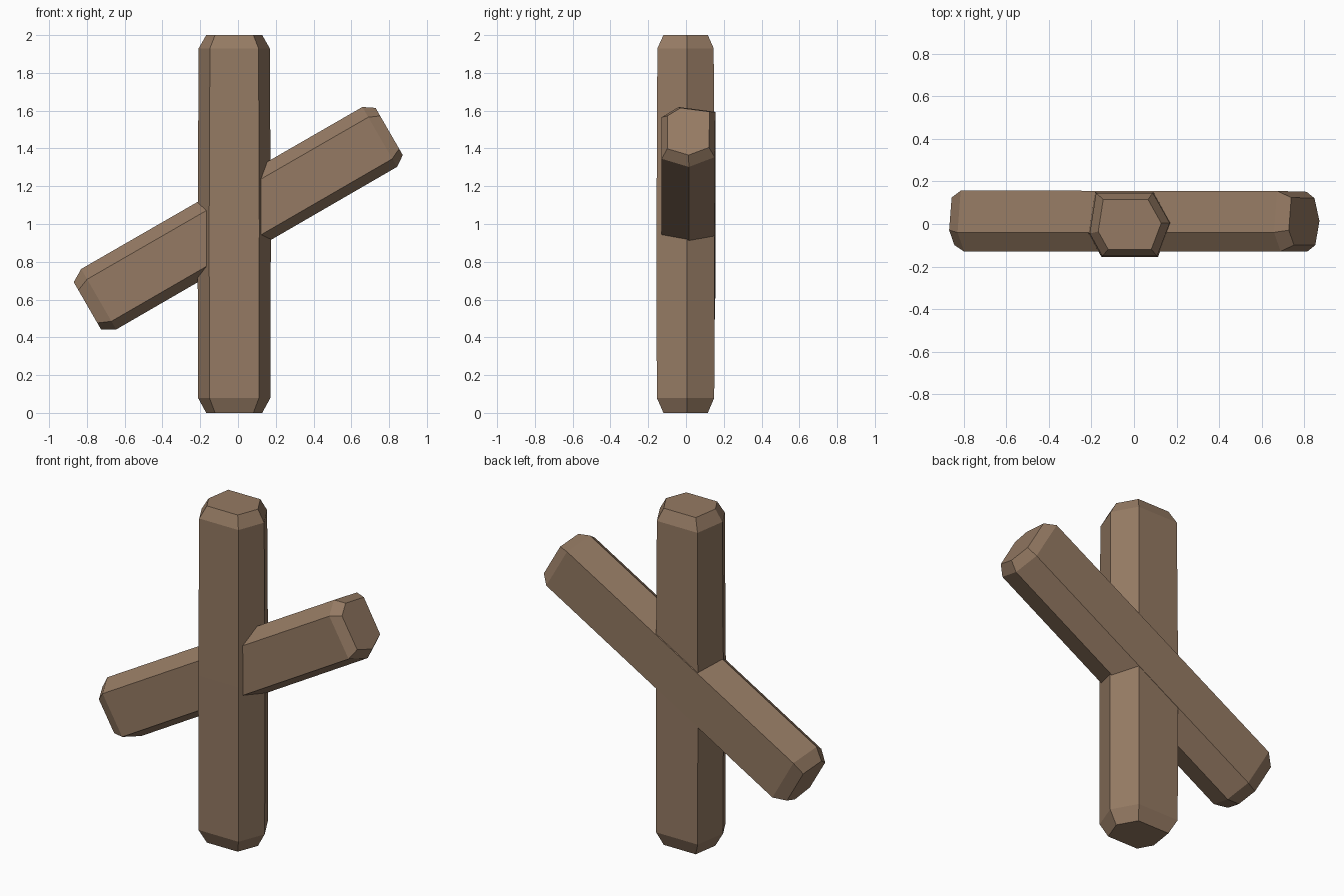
import bpy, bmesh, math
from mathutils import Matrix, Vector

if "Cube" in bpy.data.objects:
    bpy.data.objects.remove(bpy.data.objects["Cube"])

wood = bpy.data.materials.new("bark_brown")
wood.diffuse_color = (0.30, 0.195, 0.125, 1)
wood.use_nodes = True
wood.node_tree.nodes["Principled BSDF"].inputs["Base Color"].default_value = wood.diffuse_color


def log(name, profile, centre, rings, matrix):
    """Loft a hexagonal profile through (height, scale) rings and cap both ends."""
    bm = bmesh.new()
    c = Vector(centre)
    loops = []
    for h, s in rings:
        pts = [c + (Vector(p) - c) * s for p in profile]
        loops.append([bm.verts.new((p.x, p.y, h)) for p in pts])
    n = len(profile)
    for a, b in zip(loops, loops[1:]):
        for i in range(n):
            j = (i + 1) % n
            bm.faces.new((a[i], a[j], b[j], b[i]))
    bm.faces.new(loops[0][::-1])
    bm.faces.new(loops[-1])
    bm.transform(matrix)
    bmesh.ops.recalc_face_normals(bm, faces=bm.faces[:])
    me = bpy.data.meshes.new(name)
    bm.to_mesh(me)
    bm.free()
    me.materials.append(wood)
    ob = bpy.data.objects.new(name, me)
    bpy.context.collection.objects.link(ob)
    return ob


# upright log, profile in x, y
log("upright_log",
    [(-0.21, -0.045), (-0.15, -0.153), (0.11, -0.153),
     (0.17, 0.005), (0.09, 0.148), (-0.18, 0.148)],
    (-0.02, 0.0),
    [(0, 0.78), (0.08, 1.01), (1.0, 1.02), (1.93, 0.99), (2.0, 0.78)],
    Matrix.Identity(4))

# slanted log, profile in (across, y), length rising 30 degrees to the right
a = math.radians(30)
across = Vector((-math.sin(a), 0, math.cos(a)))
along = Vector((math.cos(a), 0, math.sin(a)))
frame = Matrix((across, (0, 1, 0), along)).transposed().to_4x4()
log("slanted_log",
    [(1.075, -0.04), (1.012, -0.13), (0.755, -0.13),
     (0.705, 0.015), (0.765, 0.153), (1.045, 0.157)],
    (0.89, 0.01),
    [(-0.407, 0.78), (-0.338, 1), (1.38, 0.99), (1.438, 0.78)],
    frame)
